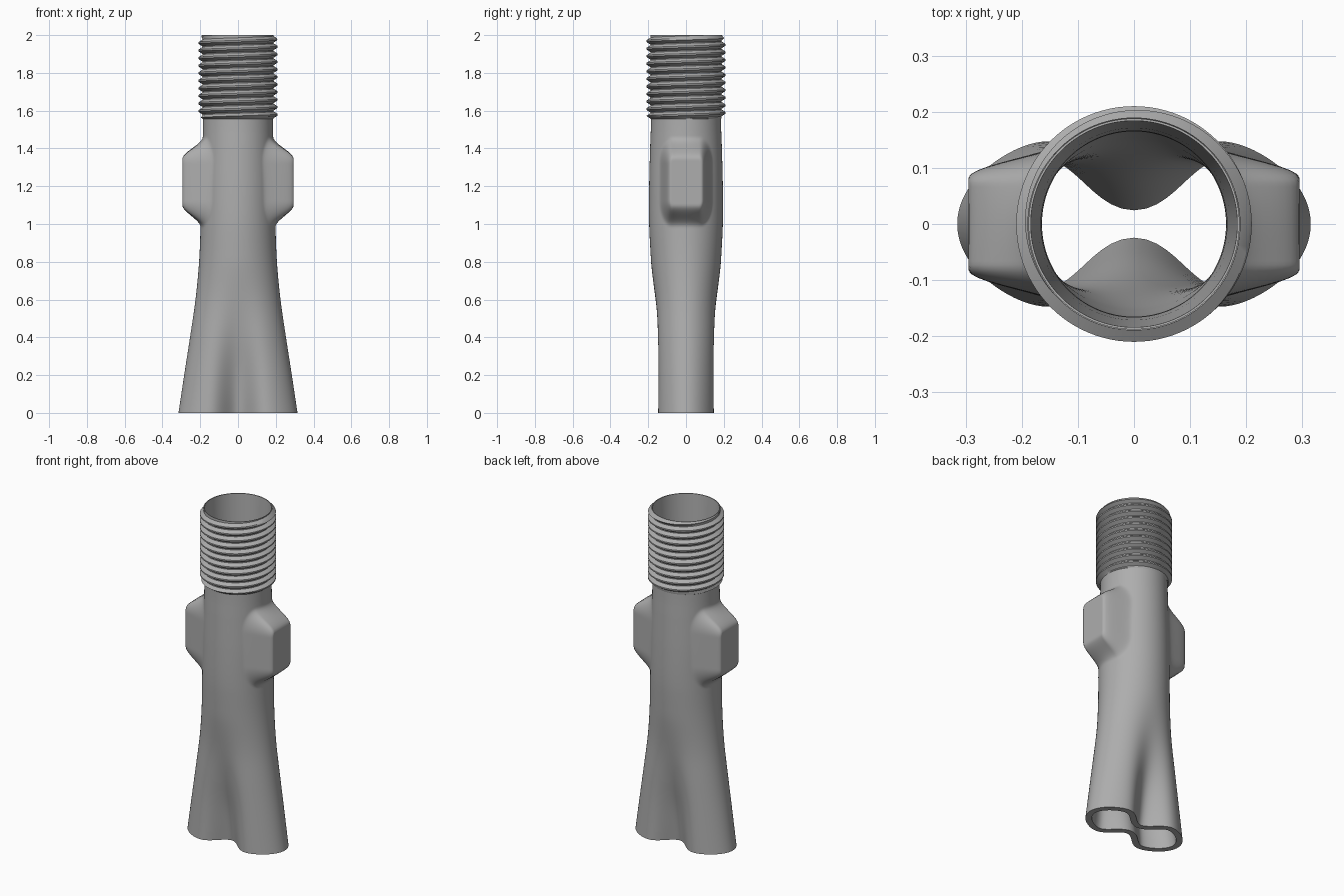
import bpy, math
from mathutils import Vector

cube = bpy.data.objects.get("Cube")
if cube:
    bpy.data.objects.remove(cube)

grey = bpy.data.materials.new("plain grey")
grey.use_nodes = True
colour = (0.42, 0.42, 0.42, 1)
grey.diffuse_color = colour
grey.node_tree.nodes["Principled BSDF"].inputs["Base Color"].default_value = colour

# Stations up the body: height, half width, half depth, pinch, wall
STATIONS = [
    (0.0, 0.315, 0.18, 0.67, 0.035),
    (0.2, 0.285, 0.179, 0.49, 0.035),
    (0.4, 0.254, 0.178, 0.26, 0.035),
    (0.6, 0.225, 0.175, 0.08, 0.035),
    (0.8, 0.206, 0.185, 0.0, 0.034),
    (1.0, 0.198, 0.195, 0.0, 0.032),
    (1.2, 0.195, 0.195, 0.0, 0.030),
    (1.4, 0.188, 0.190, 0.0, 0.024),
    (1.56, 0.185, 0.185, 0.0, 0.019),
    (2.0, 0.188, 0.188, 0.0, 0.004),
]
SEG = 160
LUG_Z, LUG_X = 1.222, 0.295


def station(z):
    """Smoothly interpolated section values at height z."""
    k = 0
    while k < len(STATIONS) - 2 and z > STATIONS[k + 1][0]:
        k += 1
    a, b = STATIONS[k], STATIONS[k + 1]
    p, n = STATIONS[max(k - 1, 0)], STATIONS[min(k + 2, len(STATIONS) - 1)]
    h = b[0] - a[0]
    t = (z - a[0]) / h
    out = []
    for i in range(1, 5):
        ma = (b[i] - p[i]) / (b[0] - p[0]) * h
        mb = (n[i] - a[i]) / (n[0] - a[0]) * h
        out.append(a[i] * (2*t**3 - 3*t*t + 1) + ma * (t**3 - 2*t*t + t)
                   + b[i] * (3*t*t - 2*t**3) + mb * (t**3 - t*t))
    return out


def lug_amount(y, z):
    """1 on the lug pad, 0 off it, with a soft fillet between."""
    r = 0.04
    dy = abs(y) - 0.112 + r
    dz = abs(z - LUG_Z) / 2 - 0.09 + r
    d = math.hypot(max(dy, 0), max(dz, 0)) + min(max(dy, dz), 0) - r
    t = min(max((0.03 - d) / 0.06, 0), 1)
    return t * t * (3 - 2 * t)


def section(z, inner):
    """Round at the top, two joined lobes at the bottom."""
    w, d, pinch, wall = station(z)
    pts = []
    for i in range(SEG):
        a = 2 * math.pi * i / SEG
        x = w * math.cos(a)
        y = d * math.sin(a) * (1 - max(pinch, 0) * math.exp(-(x / 0.1) ** 2))
        pts.append(Vector((x, y)))
    ring = []
    for i, p in enumerate(pts):
        if inner:
            tan = (pts[(i + 1) % SEG] - pts[i - 1]).normalized()
            q = p + Vector((-tan.y, tan.x)) * wall
        else:
            m = lug_amount(p.y, z)
            q = Vector((p.x + (math.copysign(LUG_X, p.x) - p.x) * m, p.y))
        ring.append((q.x, q.y, z))
    return ring


def make_object(name, verts, faces, angle):
    me = bpy.data.meshes.new(name)
    me.from_pydata(verts, [], faces)
    me.validate()
    me.materials.append(grey)
    ob = bpy.data.objects.new(name, me)
    bpy.context.collection.objects.link(ob)
    bpy.ops.object.select_all(action='DESELECT')
    ob.select_set(True)
    bpy.context.view_layer.objects.active = ob
    bpy.ops.object.shade_smooth_by_angle(angle=math.radians(angle))
    return ob


# Hollow body: up the outside, over the rim, down the bore
lower = [i * 0.04 for i in range(24)]
middle = [0.96 + i * 0.01 for i in range(54)]
upper = [1.5, 1.56, 1.7, 1.85, 2.0]
rings = [section(z, False) for z in lower + middle + upper[1:]]
rings += [section(z, True) for z in reversed(lower + middle[::6] + upper)]
verts = [v for r in rings for v in r]
faces = []
for k in range(len(rings)):
    n = (k + 1) % len(rings)
    for i in range(SEG):
        j = (i + 1) % SEG
        faces.append((k*SEG + i, k*SEG + j, n*SEG + j, n*SEG + i))
make_object("hollow_body", verts, faces, 40)

# Helical thread: each row climbs one pitch per turn, cut flat at both ends
PITCH, LOW, HIGH, ROOT, CREST = 0.04, 1.556, 2.0, 0.189, 0.21
PROFILE = [(0.0, ROOT), (0.12, ROOT), (0.46, CREST), (0.66, CREST)]
TURNS, STEPS = 13, 96
rows = TURNS * len(PROFILE)
verts, faces = [], []
for i in range(rows):
    f, r0 = PROFILE[i % len(PROFILE)]
    for j in range(STEPS):
        z = LOW + (i // len(PROFILE) - 1 + f + j / STEPS) * PITCH
        z = min(max(z, LOW), HIGH)
        r = min(r0, ROOT + (HIGH - z) * 0.9, ROOT - 0.003 + (z - LOW) * 1.5)
        a = 2 * math.pi * j / STEPS
        verts.append((r * math.cos(a), r * math.sin(a), z))


def thread_index(i, j):
    return (i + len(PROFILE)) * STEPS if j == STEPS else i * STEPS + j


for i in range(rows - 1):
    for j in range(STEPS):
        if j == STEPS - 1 and i + 1 + len(PROFILE) >= rows:
            continue
        quad = (thread_index(i, j), thread_index(i, j + 1),
                thread_index(i + 1, j + 1), thread_index(i + 1, j))
        zs = [verts[v][2] for v in quad]
        if max(zs) - min(zs) > 1e-5:
            faces.append(quad)
make_object("screw_thread", verts, faces, 25)
